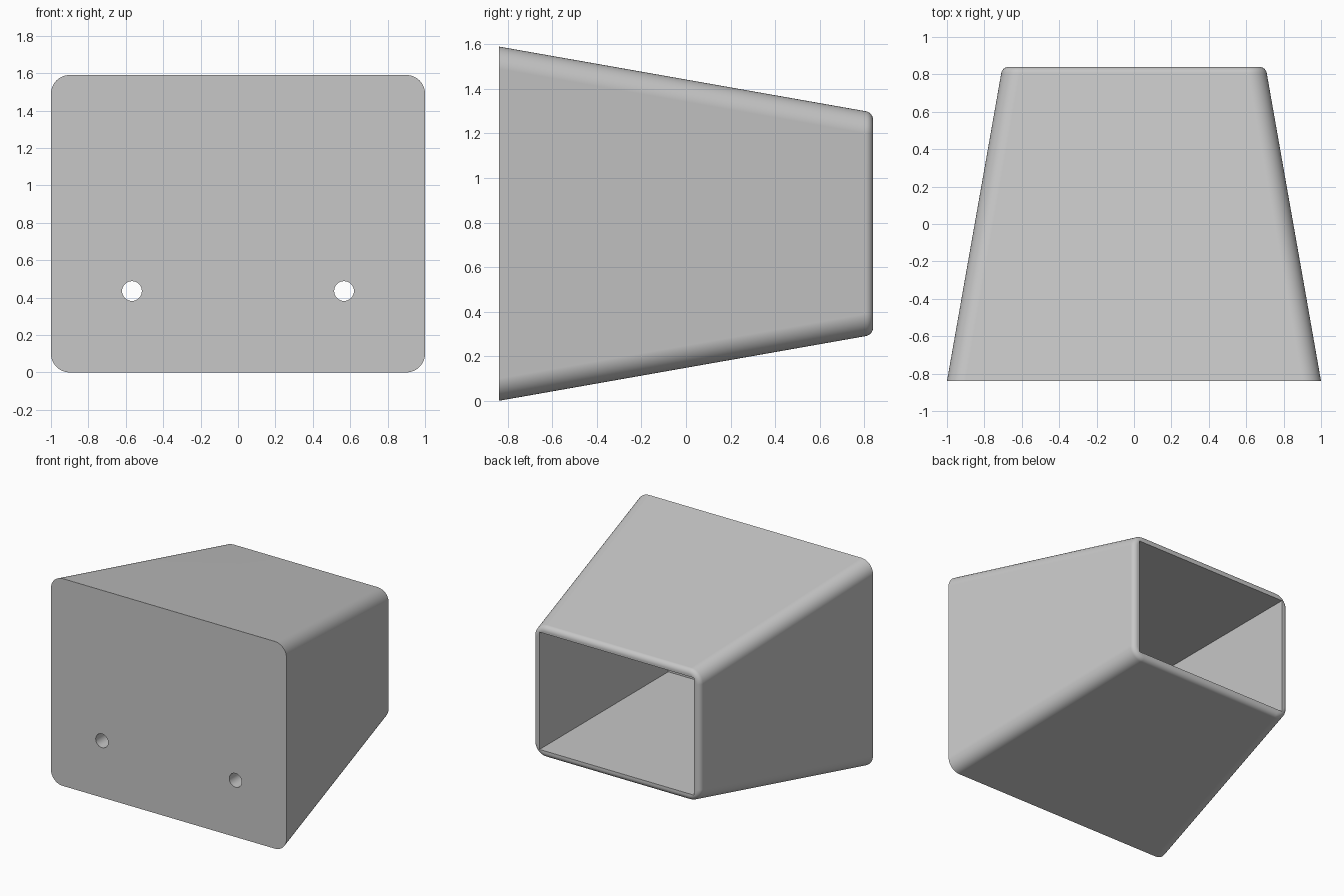
import bpy, bmesh
from math import sin, cos, tan, pi, radians
from mathutils import Matrix

cube = bpy.data.objects.get("Cube")
if cube:
    bpy.data.objects.remove(cube, do_unlink=True)

# Main dimensions
FRONT, BACK = -0.84, 0.84
HALF_W, HALF_H = 1.0, 0.795
TAPER = radians(10)
CORNER, LIP = 0.1, 0.04
PLATE = 0.12            # front plate thickness
CORNER_STEPS, LIP_STEPS = 10, 8

grey = bpy.data.materials.new("light grey")
grey.use_nodes = True
colour = (0.57, 0.57, 0.57, 1)
grey.diffuse_color = colour
grey.node_tree.nodes["Principled BSDF"].inputs["Base Color"].default_value = colour


def make_object(name, bm):
    bmesh.ops.recalc_face_normals(bm, faces=bm.faces)
    mesh = bpy.data.meshes.new(name)
    bm.to_mesh(mesh)
    bm.free()
    mesh.materials.append(grey)
    ob = bpy.data.objects.new(name, mesh)
    bpy.context.collection.objects.link(ob)
    return ob


def rounded_ring(bm, y, w, h, r):
    """Rounded rectangle of half sizes w, h, centred at mid height."""
    ring = []
    for q, (sx, sz) in enumerate([(1, 1), (-1, 1), (-1, -1), (1, -1)]):
        for i in range(CORNER_STEPS + 1):
            a = (q + i / CORNER_STEPS) * pi / 2
            ring.append(bm.verts.new((sx * (w - r) + r * cos(a), y,
                                      HALF_H + sz * (h - r) + r * sin(a))))
    return ring


# Tapered shell with a rounded rear lip
bm = bmesh.new()
rings = [rounded_ring(bm, FRONT, HALF_W, HALF_H, CORNER)]
lip_y = BACK - LIP
tangent_y = lip_y + LIP * sin(TAPER)
shrink = tan(TAPER) * (tangent_y - FRONT)
for i in range(LIP_STEPS + 1):
    a = TAPER + (pi / 2 - TAPER) * i / LIP_STEPS
    inset = LIP * (cos(TAPER) - cos(a))
    rings.append(rounded_ring(bm, lip_y + LIP * sin(a), HALF_W - shrink - inset,
                              HALF_H - shrink - inset, CORNER - inset))
for low, high in zip(rings, rings[1:]):
    for i in range(len(low)):
        j = (i + 1) % len(low)
        bm.faces.new((low[i], low[j], high[j], high[i]))
bm.faces.new(rings[0])
bm.faces.new(rings[-1])
housing = make_object("tapered_housing", bm)

# Straight cavity, open at the back
bm = bmesh.new()
inner = FRONT + PLATE
length = BACK + 0.2 - inner
bmesh.ops.create_cube(bm, size=1, matrix=Matrix.Translation((0, inner + length / 2, HALF_H))
                      @ Matrix.Diagonal((1.31, length, 0.9, 1)))
cutters = [make_object("cavity_cutter", bm)]

# Two screw holes through the front plate
for side, x in (("right", -0.567), ("left", 0.567)):
    bm = bmesh.new()
    bmesh.ops.create_cone(bm, cap_ends=True, segments=32, radius1=0.053, radius2=0.053,
                          depth=0.4, matrix=Matrix.Translation((x, FRONT, 0.435))
                          @ Matrix.Rotation(pi / 2, 4, 'X'))
    cutters.append(make_object(side + "_hole_cutter", bm))

bpy.ops.object.select_all(action='DESELECT')
bpy.context.view_layer.objects.active = housing
housing.select_set(True)
for cutter in cutters:
    cutter.hide_render = True
    cut = housing.modifiers.new(cutter.name, 'BOOLEAN')
    cut.operation = 'DIFFERENCE'
    cut.solver = 'EXACT'
    cut.object = cutter
    bpy.ops.object.modifier_apply(modifier=cut.name)
    bpy.data.objects.remove(cutter, do_unlink=True)

# Smooth rounded edges, flat walls
bpy.ops.object.shade_smooth_by_angle(angle=radians(30))
weighted = housing.modifiers.new("flat wall shading", 'WEIGHTED_NORMAL')
weighted.keep_sharp = True
